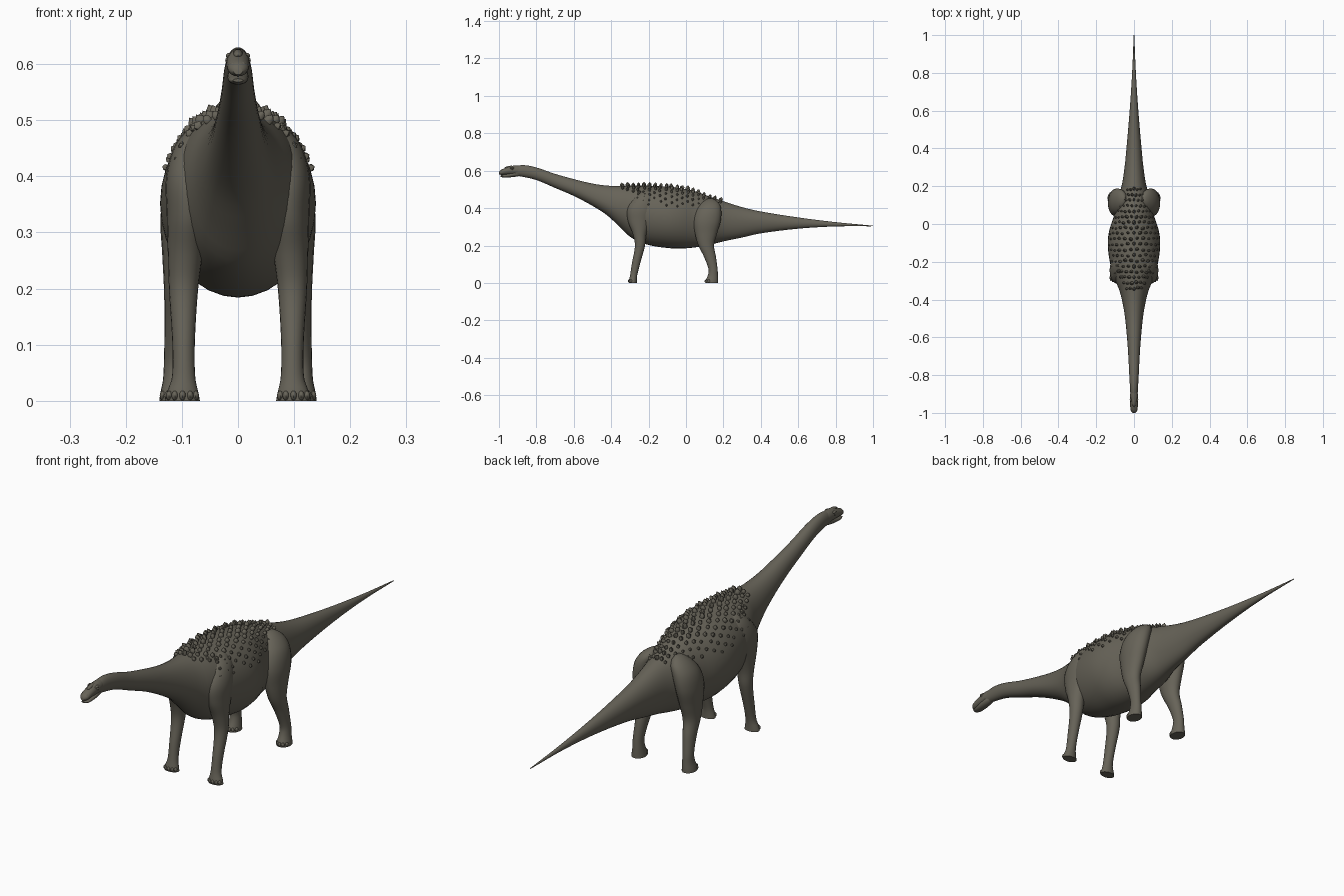
import bpy, bmesh, math, random
from mathutils import Vector, Matrix

if "Cube" in bpy.data.objects:
    bpy.data.objects.remove(bpy.data.objects["Cube"])

random.seed(4)
hide = bpy.data.materials.new("grey_olive_hide")
hide.diffuse_color = (0.135, 0.125, 0.098, 1)
hide.use_nodes = True
hide.node_tree.nodes["Principled BSDF"].inputs["Base Color"].default_value = hide.diffuse_color


def finish(bm, name, angle=50):
    bmesh.ops.recalc_face_normals(bm, faces=bm.faces[:])
    mesh = bpy.data.meshes.new(name)
    bm.to_mesh(mesh)
    bm.free()
    ob = bpy.data.objects.new(name, mesh)
    bpy.context.collection.objects.link(ob)
    mesh.materials.append(hide)
    bpy.ops.object.select_all(action='DESELECT')
    ob.select_set(True)
    bpy.context.view_layer.objects.active = ob
    bpy.ops.object.shade_smooth_by_angle(angle=math.radians(angle))
    return ob


def sample(rows, t):
    """Smooth interpolation of table rows, keyed on their first column."""
    n = len(rows)
    i = max(k for k in range(n - 1) if rows[k][0] <= t or k == 0)
    a, b = rows[i], rows[i + 1]
    p, q = rows[max(i - 1, 0)], rows[min(i + 2, n - 1)]
    h = b[0] - a[0]
    u = (t - a[0]) / h
    out = []
    for c in range(1, len(a)):
        ma = (b[c] - p[c]) / (b[0] - p[0]) * h
        mb = (q[c] - a[c]) / (q[0] - a[0]) * h
        out.append((2*u**3 - 3*u*u + 1) * a[c] + (u**3 - 2*u*u + u) * ma
                   + (3*u*u - 2*u**3) * b[c] + (u**3 - u*u) * mb)
    return out


def loft(bm, rings):
    loops = [[bm.verts.new(p) for p in ring] for ring in rings]
    n = len(loops[0])
    for a, b in zip(loops, loops[1:]):
        for i in range(n):
            bm.faces.new((a[i], a[(i + 1) % n], b[(i + 1) % n], b[i]))
    bm.faces.new(loops[0])
    bm.faces.new(loops[-1])


def blob(bm, loc, size, tilt=0, seg=10):
    m = Matrix.Translation(loc) @ Matrix.Rotation(tilt, 4, 'X') @ Matrix.Diagonal((*size, 1))
    bmesh.ops.create_uvsphere(bm, u_segments=seg, v_segments=6, radius=1, matrix=m)


# Body from neck to tail: y, top z, bottom z, half width, height of widest point (0-1)
BODY = [(-.925, .622, .575, .018, .5), (-.87, .63, .567, .021, .5), (-.8, .617, .55, .025, .5),
        (-.7, .583, .508, .030, .48), (-.6, .555, .465, .037, .45), (-.5, .531, .412, .047, .42),
        (-.42, .52, .36, .06, .42), (-.35, .518, .295, .078, .48), (-.29, .52, .24, .103, .53),
        (-.2, .52, .203, .128, .52), (-.1, .515, .187, .139, .5), (-.03, .507, .184, .13, .5),
        (.05, .49, .19, .104, .5), (.13, .46, .205, .09, .5), (.2, .437, .222, .066, .52),
        (.3, .405, .243, .05, .55), (.4, .382, .265, .04, .55), (.6, .35, .29, .023, .5),
        (.8, .325, .302, .01, .5), (1, .306, .303, .0015, .5)]


def skin(y, a):
    top, bot, w, m = sample(BODY, y)
    mid = bot + (top - bot) * m
    s = math.sin(a)
    return Vector((w * math.cos(a), y, mid + s * ((top - mid) if s > 0 else (mid - bot))))


bm = bmesh.new()
STEPS = 96
loft(bm, [[skin(-.925 + 1.925 * k / STEPS, math.tau * i / 32) for i in range(32)]
          for k in range(STEPS + 1)])
finish(bm, "body_neck_and_tail")

# Upper skull and lower jaw: y, centre z, half width, half height
UPPER = [(-1, .588, .008, .007), (-.99, .591, .017, .013), (-.965, .597, .02, .018),
         (-.935, .602, .021, .023), (-.89, .602, .019, .025), (-.87, .6, .012, .018)]
LOWER = [(-.993, .571, .009, .003), (-.98, .571, .015, .007), (-.95, .574, .018, .01),
         (-.915, .581, .018, .014), (-.88, .585, .012, .012)]
for name, rows in (("upper_skull", UPPER), ("lower_jaw", LOWER)):
    bm = bmesh.new()
    rings = []
    for k in range(15):
        y = rows[0][0] + (rows[-1][0] - rows[0][0]) * k / 14
        z, w, h = sample(rows, y)
        rings.append([(w * math.cos(math.tau * i / 16), y, z + h * math.sin(math.tau * i / 16))
                      for i in range(16)])
    loft(bm, rings)
    finish(bm, name)

# Nasal crest, brows, nostrils and eyes
bm = bmesh.new()
blob(bm, (0, -.945, .618), (.009, .026, .008), .15)
for s in (-1, 1):
    blob(bm, (s * .016, -.93, .615), (.006, .012, .005))
    blob(bm, (s * .019, -.93, .607), (.004, .005, .005))
    blob(bm, (s * .009, -.985, .6), (.005, .006, .004))
finish(bm, "crest_brows_and_eyes")

# Legs: z, centre x, centre y, half width, half depth
FRONT = [(0, .099, -.284, .031, .021), (.012, .099, -.284, .029, .021), (.04, .097, -.28, .021, .019),
         (.1, .097, -.268, .020, .022), (.2, .097, -.246, .026, .027), (.26, .094, -.248, .031, .036),
         (.33, .09, -.25, .037, .06), (.4, .087, -.24, .041, .073), (.46, .075, -.22, .035, .055),
         (.495, .065, -.21, .012, .02)]
REAR = [(0, .113, .138, .027, .034), (.012, .113, .138, .026, .034), (.035, .112, .143, .022, .028),
        (.07, .112, .145, .020, .024), (.14, .107, .128, .024, .032), (.2, .102, .108, .03, .042),
        (.26, .099, .107, .036, .058), (.33, .096, .113, .042, .072), (.39, .084, .122, .042, .066),
        (.43, .066, .13, .03, .045), (.45, .055, .13, .01, .015)]


def leg(name, rows, side):
    bm = bmesh.new()
    rings = []
    for k in range(41):
        z = rows[-1][0] * k / 40
        x, y, rx, ry = sample(rows, z)
        rings.append([(side * (x + rx * math.cos(math.tau * i / 20)), y + ry * math.sin(math.tau * i / 20), z)
                      for i in range(20)])
    loft(bm, rings)
    finish(bm, name)
    # Toes around the front of the foot
    bm = bmesh.new()
    x, y, rx, ry = rows[0][1:]
    for deg in (-150, -120, -90, -60, -30):
        a = math.radians(deg)
        blob(bm, (side * (x + rx * .88 * math.cos(a)), y + ry * .9 * math.sin(a), .009),
             (.006, .008, .009), .3, 8)
    finish(bm, name + "_toes")


for side, word in ((-1, "left"), (1, "right")):
    leg("front_leg_" + word, FRONT, side)
    leg("rear_leg_" + word, REAR, side)

# Armour studs in staggered rows over the back
bm = bmesh.new()
for row in range(19):
    y = -.34 + row * .029
    reach = 1.25 * math.sin(math.pi * (row + 2) / 22) ** .7
    for k in range(-5, 6):
        off = (k + .5 * (row % 2)) * .235
        if abs(off) > reach:
            continue
        a = math.pi / 2 - off
        p = skin(y + random.uniform(-.004, .004), a)
        du = skin(y, a + .02) - skin(y, a - .02)
        dv = skin(y + .01, a) - skin(y - .01, a)
        n = du.cross(dv).normalized()
        if n.dot(Vector((math.cos(a), 0, math.sin(a)))) < 0:
            n = -n
        r = (.0115 - .0042 * abs(off)) * random.uniform(.85, 1.15) * (1 if y < .05 else .8)
        m = (Matrix.Translation(p + n * r * .2) @ n.to_track_quat('Z', 'Y').to_matrix().to_4x4()
             @ Matrix.Diagonal((.85, 1, 1.5 if abs(off) < .6 else 1, 1)))
        bmesh.ops.create_icosphere(bm, subdivisions=1, radius=r, matrix=m)
# Larger studs and small ones on the shoulders
for s in (-1, 1):
    for y, x, z, r in ((-.28, .058, .492, .011), (-.25, .078, .486, .010), (-.22, .09, .474, .009),
                       (-.26, .1, .455, .007), (-.23, .113, .44, .007), (-.2, .12, .42, .006),
                       (-.27, .109, .43, .006), (-.25, .117, .41, .006)):
        bmesh.ops.create_icosphere(bm, subdivisions=1, radius=r, matrix=Matrix.Translation((s * x, y, z)))
finish(bm, "back_armour_studs", 40)
